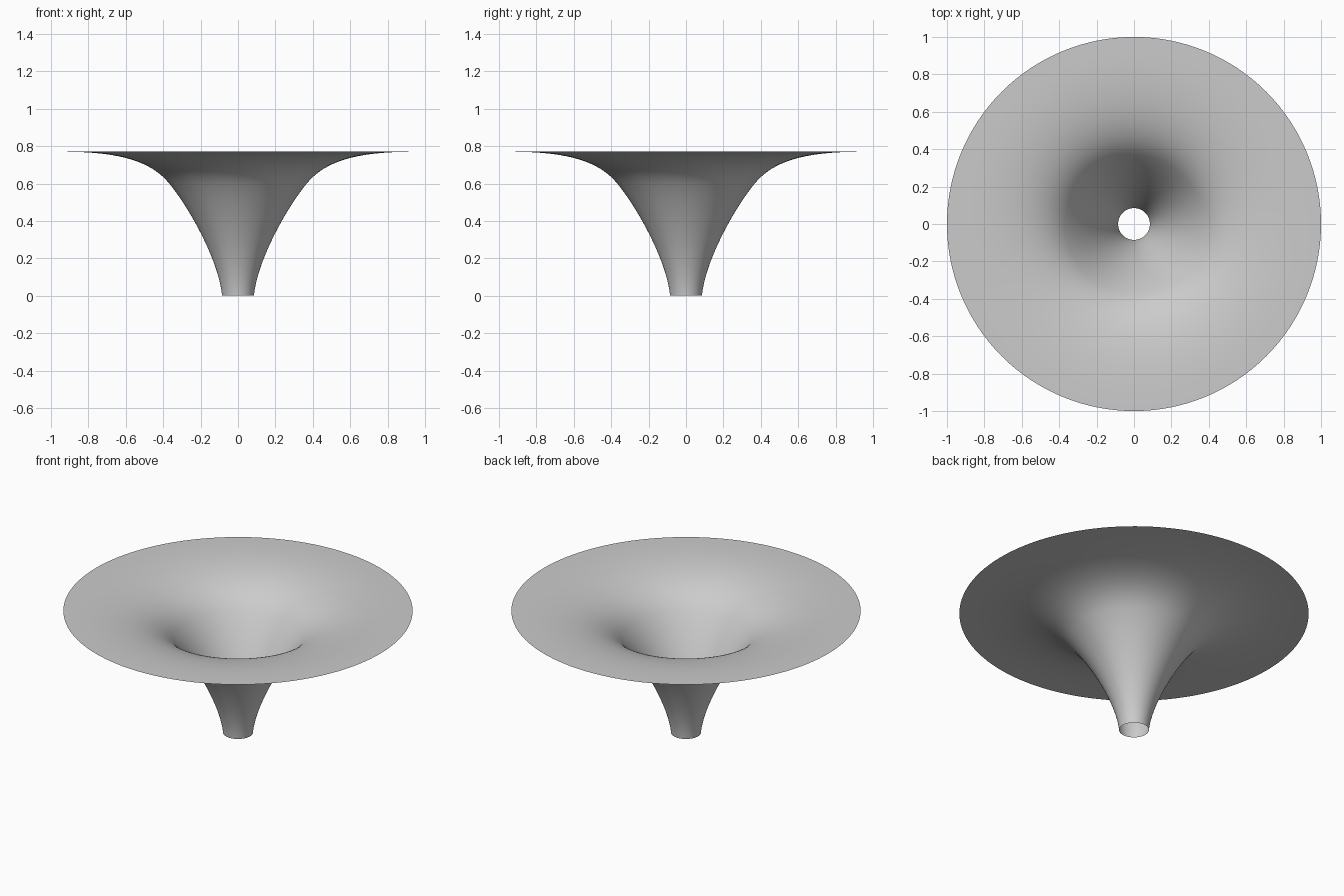
import bpy, bmesh, math
from mathutils import Vector, geometry

default = bpy.data.objects.get("Cube")
if default:
    bpy.data.objects.remove(default, do_unlink=True)

SEGMENTS = 128


def flat_material(name, color):
    mat = bpy.data.materials.new(name)
    mat.use_nodes = True
    mat.diffuse_color = color
    mat.node_tree.nodes["Principled BSDF"].inputs["Base Color"].default_value = color
    return mat


def profile_point(r, z):
    return Vector((r, 0, z))


# Flared profile: steep throat, rounded shoulder, flat rim
throat = [(0.085, 0), (0.105, 0.2), (0.27, 0.48), (0.36, 0.59)]
shoulder = [(0.36, 0.59), (0.455, 0.715), (0.62, 0.77), (0.94, 0.77)]
path = []
for curve in (throat, shoulder):
    path += geometry.interpolate_bezier(*[profile_point(*p) for p in curve], 25)[:-1]
path += [profile_point(0.94, 0.77), profile_point(1, 0.77)]

# Open single-sheet funnel, revolved about the vertical axis
bm = bmesh.new()
verts = [bm.verts.new(p) for p in path]
edges = [bm.edges.new(pair) for pair in zip(verts, verts[1:])]
bmesh.ops.spin(bm, geom=verts + edges, cent=(0, 0, 0), axis=(0, 0, 1),
               angle=math.tau, steps=SEGMENTS, use_merge=False)
bmesh.ops.remove_doubles(bm, verts=bm.verts[:], dist=0.0001)

# Point every face up, towards the inside of the funnel
bmesh.ops.reverse_faces(bm, faces=[f for f in bm.faces if f.normal.z < 0])
for face in bm.faces:
    face.smooth = True

mesh = bpy.data.meshes.new("funnel")
bm.to_mesh(mesh)
bm.free()
mesh.materials.append(flat_material("light grey", (0.6, 0.6, 0.6, 1)))
funnel = bpy.data.objects.new("funnel", mesh)
bpy.context.collection.objects.link(funnel)
